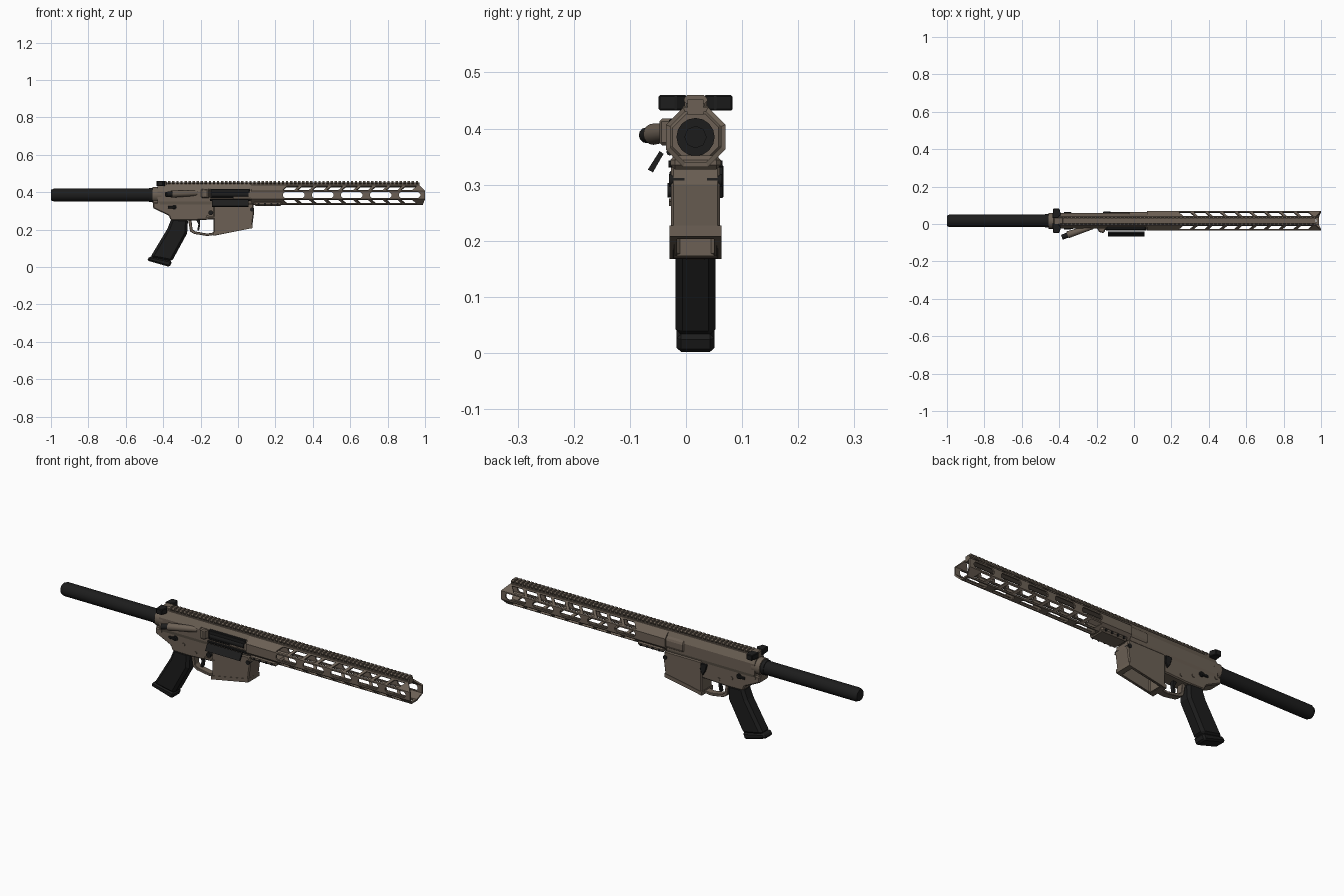
import bpy, bmesh, math
from mathutils import Vector, Matrix

if "Cube" in bpy.data.objects:
    bpy.data.objects.remove(bpy.data.objects["Cube"])

CY, CZ = 0.017, 0.385   # centre line of the bore


def material(name, rgb):
    m = bpy.data.materials.new(name)
    m.use_nodes = True
    m.diffuse_color = (*rgb, 1)
    bsdf = next(n for n in m.node_tree.nodes if n.type == 'BSDF_PRINCIPLED')
    bsdf.inputs["Base Color"].default_value = (*rgb, 1)
    return m


TAN = material("dark earth tan", (0.15, 0.118, 0.09))
BLACK = material("matte black", (0.012, 0.012, 0.012))


def finish(name, bm, mat, bevel=0):
    bmesh.ops.recalc_face_normals(bm, faces=bm.faces)
    me = bpy.data.meshes.new(name)
    bm.to_mesh(me)
    bm.free()
    ob = bpy.data.objects.new(name, me)
    bpy.context.scene.collection.objects.link(ob)
    me.materials.append(mat)
    if bevel:
        b = ob.modifiers.new("bevel", 'BEVEL')
        b.width, b.segments, b.limit_method = bevel, 1, 'ANGLE'
    return ob


def extrude(bm, ring, vec):
    """Add a prism: a polygon swept along a vector."""
    a = [bm.verts.new(p) for p in ring]
    b = [bm.verts.new(Vector(p) + Vector(vec)) for p in ring]
    bm.faces.new(a)
    bm.faces.new(b[::-1])
    for i in range(len(a)):
        j = (i + 1) % len(a)
        bm.faces.new((a[i], a[j], b[j], b[i]))


def side_prism(name, pts, half, mat, bevel=0, cy=CY):
    bm = bmesh.new()
    extrude(bm, [(x, cy - half, z) for x, z in pts], (0, 2 * half, 0))
    return finish(name, bm, mat, bevel)


def box(name, lo, hi, mat, bevel=0):
    bm = bmesh.new()
    (x0, y0, z0), (x1, y1, z1) = lo, hi
    extrude(bm, [(x0, y0, z0), (x1, y0, z0), (x1, y1, z0), (x0, y1, z0)], (0, 0, z1 - z0))
    return finish(name, bm, mat, bevel)


def rod(name, p0, p1, r0, mat, r1=None, n=16):
    p0, p1 = Vector(p0), Vector(p1)
    d = p1 - p0
    bm = bmesh.new()
    bmesh.ops.create_cone(bm, cap_ends=True, segments=n, radius1=r0,
                          radius2=r0 if r1 is None else r1, depth=d.length)
    rot = d.to_track_quat('Z', 'Y').to_matrix().to_4x4()
    bmesh.ops.transform(bm, matrix=Matrix.Translation((p0 + p1) / 2) @ rot, verts=bm.verts)
    for f in bm.faces:
        f.smooth = len(f.verts) == 4 and n > 8
    return finish(name, bm, mat)


def cut(ob, cutter):
    mod = ob.modifiers.new("cut", 'BOOLEAN')
    mod.operation, mod.solver, mod.object = 'DIFFERENCE', 'EXACT', cutter
    bpy.context.view_layer.objects.active = ob
    bpy.ops.object.modifier_apply(modifier=mod.name)
    bpy.data.objects.remove(cutter)


def octagon(x, apothem):
    r = apothem / math.cos(math.pi / 8)
    angs = [math.pi / 8 + k * math.pi / 4 for k in range(8)]
    return [Vector((x, CY + r * math.cos(a), CZ + r * math.sin(a))) for a in angs]


# Handguard: open octagonal shell, its top front corner set back
bm = bmesh.new()
rings = []
for x, ap in ((0.07, 0.053), (1.0, 0.053), (1.0, 0.045), (0.07, 0.045)):
    ring = octagon(x, ap)
    if x == 1.0:
        for p in ring:
            p.x -= 0.03 if p.z > CZ + 0.03 else 0.012 if p.z < CZ - 0.03 else 0
    rings.append([bm.verts.new(p) for p in ring])
for a, b in zip(rings, rings[1:] + rings[:1]):
    for i in range(8):
        j = (i + 1) % 8
        bm.faces.new((a[i], a[j], b[j], b[i]))
handguard = finish("handguard", bm, TAN)

# Slots through every handguard facet but the top one
bm = bmesh.new()
for k in range(8):
    if k == 2:
        continue
    ang = k * math.pi / 4
    normal = Vector((0, math.cos(ang), math.sin(ang)))
    across = Vector((0, -math.sin(ang), math.cos(ang)))
    if across.z < 0:
        across = -across
    diagonal = k % 2 == 1
    count, start, pitch, length = (9, 0.25, 0.079, 0.062) if diagonal else (5, 0.24, 0.155, 0.115)
    h, c = 0.015, 0.009
    lean = 0.012 if normal.z > 0 else -0.012
    for s in range(count):
        x0 = start + s * pitch
        x1 = x0 + length
        if diagonal:
            shape = [(x0 - lean, -h), (x1 - lean, -h), (x1 + lean, h), (x0 + lean, h)]
        else:
            shape = [(x0 + c, -h), (x1 - c, -h), (x1, -h + c), (x1, h - c),
                     (x1 - c, h), (x0 + c, h), (x0, h - c), (x0, -h + c)]
        base = Vector((0, CY, CZ)) + normal * 0.035
        extrude(bm, [base + across * t + Vector((x, 0, 0)) for x, t in shape], normal * 0.04)
cut(handguard, finish("slot_cutter", bm, TAN))

# Clamp under the rear of the handguard
box("handguard_clamp", (0.085, CY - 0.045, 0.327), (0.235, CY + 0.045, 0.352), TAN, 0.008)
for i in range(4):
    for s in (-1, 1):
        x = 0.11 + i * 0.034
        rod("clamp_screw", (x, CY + s * 0.03, 0.337), (x, CY + s * 0.048, 0.337), 0.006, BLACK, n=8)

# Top rail with cross slots
bm = bmesh.new()
extrude(bm, [(-0.40, CY + y, z) for y, z in ((-0.014, 0.425), (0.014, 0.425), (0.014, 0.452), (-0.014, 0.452))],
        (1.37, 0, 0))
profile = [(-0.013, 0.442), (0.013, 0.442), (0.021, 0.449), (0.021, 0.453),
           (0.015, 0.46), (-0.015, 0.46), (-0.021, 0.453), (-0.021, 0.449)]
for i in range(63):
    extrude(bm, [(-0.395 + i * 0.0217, CY + y, z) for y, z in profile], (0.0125, 0, 0))
finish("top_rail", bm, TAN)

# Upper receiver
bm = bmesh.new()
section = [(-0.037, 0.335), (0.037, 0.335), (0.041, 0.35), (0.041, 0.405),
           (0.022, 0.44), (-0.022, 0.44), (-0.041, 0.405), (-0.041, 0.35)]
extrude(bm, [(-0.43, CY + y, z) for y, z in section], (0.50, 0, 0))
finish("upper_receiver", bm, TAN)
bm = bmesh.new()
extrude(bm, octagon(-0.03, 0.047), (0.115, 0, 0))
finish("receiver_collar", bm, TAN, 0.006)
rod("bore_face", (0.07, CY, CZ), (0.095, CY, CZ), 0.034, BLACK)
rod("bore_ring", (0.09, CY, CZ), (0.1, CY, CZ), 0.02, BLACK, n=8)

# Lower receiver and its tall rear lug
side_prism("lower_receiver", [(-0.455, 0.345), (-0.455, 0.315), (-0.37, 0.275), (-0.36, 0.25), (-0.265, 0.248),
                              (-0.12, 0.255), (0.07, 0.255), (0.07, 0.345)], 0.037, TAN, 0.005)
rod("rear_lug", (-0.457, CY, CZ), (-0.41, CY, CZ), 0.043, TAN)
box("rear_lug_base", (-0.455, CY - 0.03, 0.33), (-0.41, CY + 0.03, 0.375), TAN, 0.004)

# Magazine well, hollow from below
well = side_prism("magazine_well", [(-0.13, 0.34), (-0.13, 0.168), (-0.115, 0.17), (0.075, 0.208),
                                    (0.087, 0.30), (0.08, 0.34)], 0.044, TAN)
cut(well, box("well_cutter", (-0.105, CY - 0.033, 0.1), (0.055, CY + 0.033, 0.29), TAN))
well_bevel = well.modifiers.new("bevel", 'BEVEL')
well_bevel.width, well_bevel.segments, well_bevel.limit_method = 0.005, 1, 'ANGLE'
side_prism("well_lip", [(-0.133, 0.187), (-0.133, 0.168), (0.078, 0.208), (0.078, 0.227)], 0.046, TAN)
cut(bpy.data.objects["well_lip"],
    box("lip_cutter", (-0.105, CY - 0.033, 0.1), (0.055, CY + 0.033, 0.29), TAN))

# Trigger and its guard
side_prism("trigger_guard", [(-0.268, 0.26), (-0.256, 0.19), (-0.235, 0.177), (-0.165, 0.166), (-0.12, 0.172),
                             (-0.12, 0.186), (-0.165, 0.179), (-0.228, 0.19), (-0.243, 0.202), (-0.25, 0.26)],
           0.018, TAN, 0.002)
side_prism("trigger", [(-0.228, 0.26), (-0.212, 0.228), (-0.218, 0.197), (-0.208, 0.195), (-0.202, 0.228),
                       (-0.205, 0.26)], 0.009, BLACK)

# Pistol grip with chamfered sides
side_prism("pistol_grip", [(-0.355, 0.262), (-0.267, 0.258), (-0.272, 0.18), (-0.355, 0.028),
                           (-0.47, 0.05), (-0.377, 0.205)], 0.036, BLACK, 0.013)
side_prism("grip_base", [(-0.352, 0.032), (-0.365, 0.0), (-0.487, 0.035), (-0.472, 0.058)],
           0.034, BLACK, 0.008)

# Buffer tube
rod("buffer_tube", (-0.985, CY, CZ), (-0.44, CY, CZ), 0.034, BLACK)
rod("buffer_tube_end", (-1.0, CY, CZ), (-0.985, CY, CZ), 0.028, BLACK, 0.034)
rod("buffer_tube_nut", (-0.475, CY, CZ), (-0.455, CY, CZ), 0.037, BLACK)

# Charging handle with a latch on both sides
box("charging_handle", (-0.43, CY - 0.02, 0.432), (-0.38, CY + 0.02, 0.458), TAN, 0.004)
for s in (-1, 1):
    bm = bmesh.new()
    pts = [(-0.437, 0.015), (-0.405, 0.015), (-0.39, 0.035), (-0.40, 0.066), (-0.432, 0.066)]
    extrude(bm, [(x, CY + s * y, 0.432) for x, y in pts], (0, 0, 0.028))
    finish("charging_latch", bm, BLACK, 0.003)

# Ejection port, bolt and hanging dust cover
box("ejection_port", (-0.147, CY - 0.047, 0.368), (0.063, CY - 0.03, 0.418), BLACK, 0.003)
rod("bolt_carrier", (-0.14, CY - 0.036, 0.388), (0.055, CY - 0.036, 0.388), 0.016, BLACK, n=12)
rod("cover_hinge", (-0.15, CY - 0.046, 0.358), (0.068, CY - 0.046, 0.358), 0.006, BLACK, n=8)
bm = bmesh.new()
extrude(bm, [(-0.14, y, z) for y, z in ((-0.04, 0.355), (-0.047, 0.36), (-0.068, 0.327), (-0.059, 0.322))],
        (0.195, 0, 0))
finish("dust_cover", bm, BLACK)

# Forward assist and case deflector
rod("forward_assist", (-0.22, CY - 0.03, 0.395), (-0.355, -0.058, 0.39), 0.014, TAN, 0.019)
rod("forward_assist_button", (-0.35, -0.057, 0.39), (-0.385, -0.071, 0.388), 0.014, BLACK, n=12)
bm = bmesh.new()
extrude(bm, [(x, y, 0.37) for x, y in ((-0.2, -0.02), (-0.185, -0.045), (-0.16, -0.048), (-0.148, -0.02))],
        (0, 0, 0.048))
finish("case_deflector", bm, TAN, 0.005)

# Pins and controls on both sides
for s in (-1, 1):
    def stud(name, x, z, r, reach, mat):
        rod(name, (x, CY + s * 0.02, z), (x, CY + s * reach, z), r, mat, n=12)
    stud("selector_pivot", -0.34, 0.32, 0.013, 0.043, BLACK)
    stud("rear_pin", -0.425, 0.335, 0.009, 0.041, TAN)
    stud("hammer_pin", -0.295, 0.298, 0.009, 0.040, TAN)
    stud("trigger_pin", -0.225, 0.275, 0.007, 0.040, TAN)
    stud("front_pin", 0.075, 0.308, 0.011, 0.047, BLACK)
    y0, y1 = sorted((CY + s * 0.038, CY + s * 0.046))
    box("selector_lever", (-0.375, y0, 0.313), (-0.335, y1, 0.325), BLACK, 0.002)
rod("magazine_button", (-0.145, CY - 0.03, 0.29), (-0.145, CY - 0.05, 0.29), 0.013, BLACK, n=12)
side_prism("magazine_button_fence", [(-0.175, 0.265), (-0.12, 0.262), (-0.115, 0.27), (-0.168, 0.275)],
           0.005, TAN, cy=CY - 0.042)
side_prism("bolt_catch", [(-0.165, 0.335), (-0.13, 0.335), (-0.125, 0.3), (-0.14, 0.275), (-0.155, 0.3)],
           0.005, BLACK, 0.002, cy=CY + 0.045)
